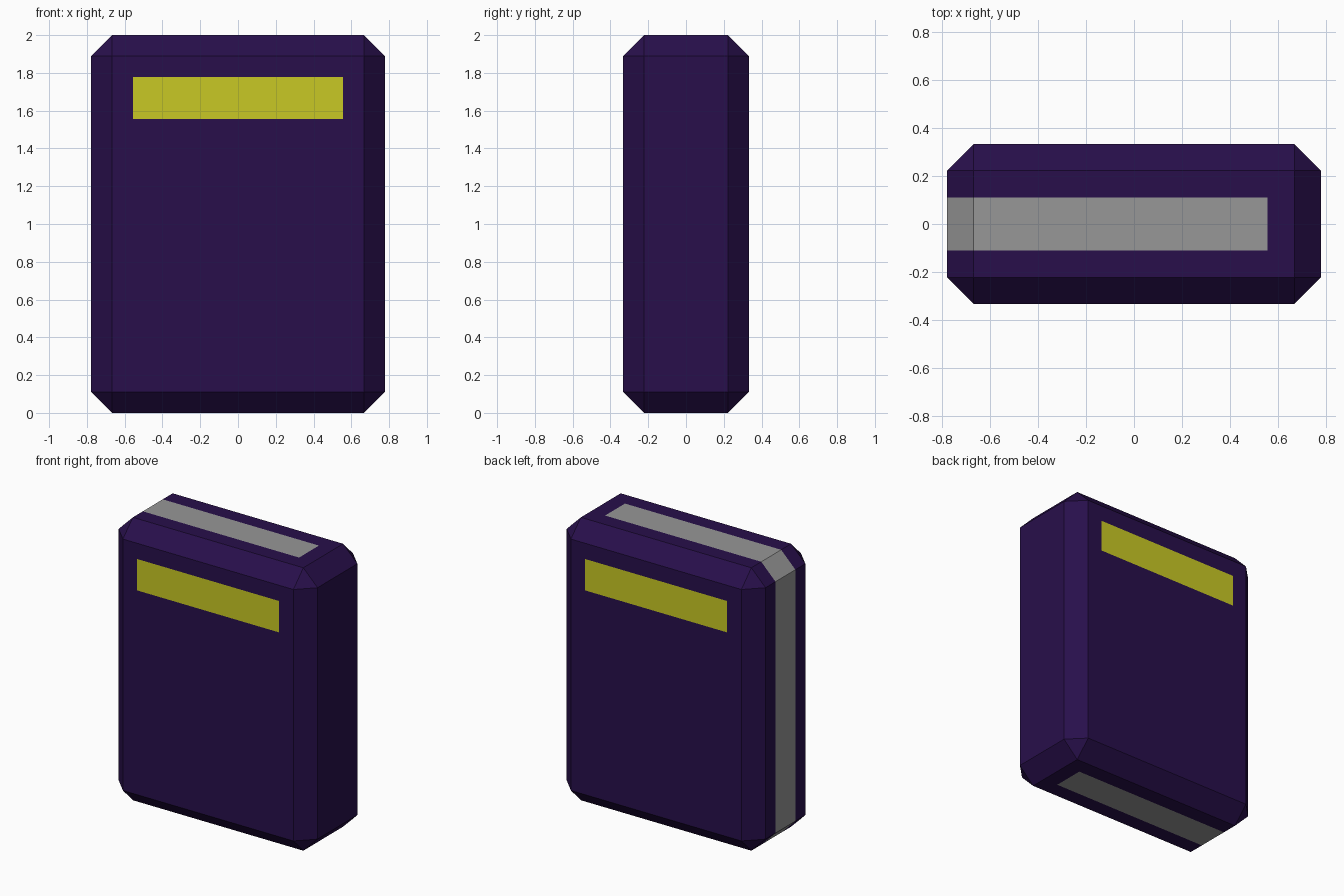
import bpy, bmesh
from mathutils import Vector

if "Cube" in bpy.data.objects:
    bpy.data.objects.remove(bpy.data.objects["Cube"])

U = 1 / 9  # module: the book is 14 x 6 x 18 modules


def material(name, rgb):
    m = bpy.data.materials.new(name)
    m.diffuse_color = (*rgb, 1)
    m.use_nodes = True
    m.node_tree.nodes["Principled BSDF"].inputs["Base Color"].default_value = m.diffuse_color
    return m


def cut(bm, test, axis, value):
    """Slice only the faces passing the test, with a plane across one axis."""
    faces = [f for f in bm.faces if test(f)]
    edges = {e for f in faces for e in f.edges}
    verts = {v for f in faces for v in f.verts}
    co, no = Vector((0, 0, 0)), Vector((0, 0, 0))
    co[axis], no[axis] = value * U, 1
    bmesh.ops.bisect_plane(bm, geom=list(verts) + list(edges) + faces,
                           dist=1e-5, plane_co=co, plane_no=no)


def page_side(f):
    return abs(f.normal.y) < 0.1 and f.normal.x < 0.1


def board_side(f):
    return abs(f.normal.y) > 0.9


def is_page(f):
    c = f.calc_center_median()
    return page_side(f) and abs(c.y) < U and c.x < 5 * U


def is_label(f):
    c = f.calc_center_median()
    return board_side(f) and abs(c.x) < 5 * U and 14 * U < c.z < 16 * U


# Chamfered block
block = bmesh.new()
bmesh.ops.create_cube(block, size=1)
for v in block.verts:
    v.co = Vector((v.co.x * 14, v.co.y * 6, (v.co.z + 0.5) * 18)) * U
bmesh.ops.bevel(block, geom=block.edges[:], offset=U, segments=1,
                affect='EDGES', profile=0.5)
block.normal_update()

# Outline the page band and the two labels, flush with the surface
for y in (-1, 1):
    cut(block, page_side, 1, y)
cut(block, page_side, 0, 5)
for x in (-5, 5):
    cut(block, board_side, 0, x)
for z in (14, 16):
    cut(block, board_side, 2, z)
block.normal_update()


def part(name, keep, mat):
    """Make an object from the block faces that pass the test."""
    bm = block.copy()
    bm.normal_update()
    bmesh.ops.delete(bm, geom=[f for f in bm.faces if not keep(f)],
                     context='FACES')
    me = bpy.data.meshes.new(name)
    bm.to_mesh(me)
    bm.free()
    me.materials.append(mat)
    bpy.context.collection.objects.link(bpy.data.objects.new(name, me))


# Cover, page edges and front/back labels
part("book_cover", lambda f: not is_page(f) and not is_label(f),
     material("purple", (0.021, 0.0048, 0.07)))
part("page_edges", is_page, material("grey", (0.31, 0.31, 0.31)))
yellow = material("yellow", (0.584, 0.584, 0.018))
part("front_label", lambda f: is_label(f) and f.normal.y < 0, yellow)
part("back_label", lambda f: is_label(f) and f.normal.y > 0, yellow)
block.free()
